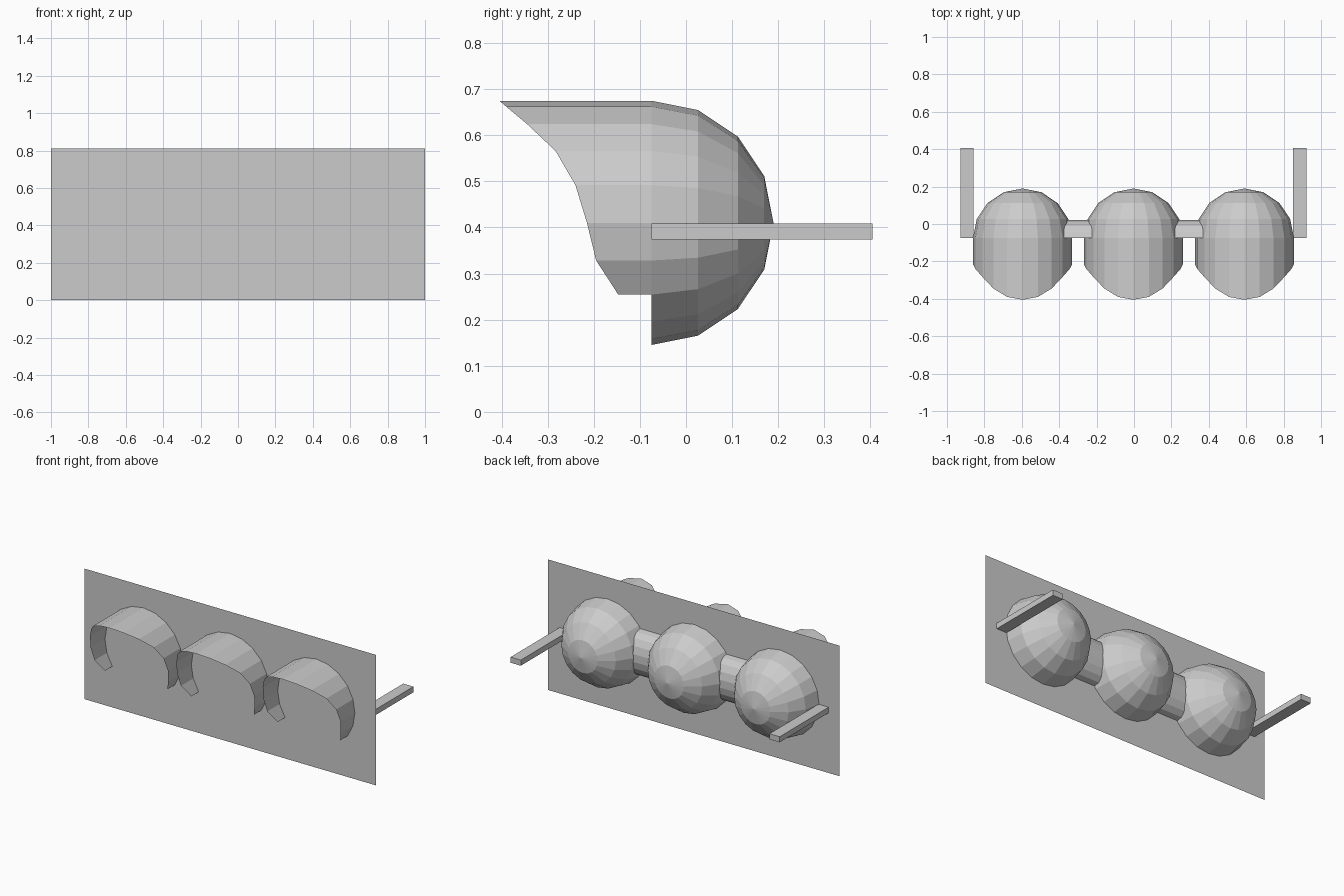
import bpy, bmesh, math
from mathutils import Vector

cube = bpy.data.objects.get("Cube")
if cube:
    bpy.data.objects.remove(cube, do_unlink=True)

grey = bpy.data.materials.new("plain grey")
grey.use_nodes = True
colour = (0.6, 0.6, 0.6, 1)
grey.diffuse_color = colour
grey.node_tree.nodes["Principled BSDF"].inputs["Base Color"].default_value = colour

PLATE_Y, AXIS_Z, RADIUS = -0.075, 0.41, 0.265
SPACING, SHIFT = 0.593, -0.003
STEP = math.radians(18)


def add_mesh(name, bm):
    mesh = bpy.data.meshes.new(name)
    bm.to_mesh(mesh)
    bm.free()
    mesh.materials.append(grey)
    obj = bpy.data.objects.new(name, mesh)
    bpy.context.collection.objects.link(obj)
    return obj


def add_strips(name, rows, closed=False):
    """Bridge rows of points with quads, merging points that coincide."""
    bm = bmesh.new()
    grid = [[bm.verts.new(p) for p in row] for row in rows]
    for a, b in zip(grid, grid[1:]):
        count = len(a)
        for i in range(count if closed else count - 1):
            j = (i + 1) % count
            bm.faces.new((a[i], a[j], b[j], b[i]))
    bmesh.ops.remove_doubles(bm, verts=bm.verts, dist=0.0001)
    return add_mesh(name, bm)


def ring_point(x, y, radius, angle):
    return Vector((x + radius * math.sin(angle), y, AXIS_Z + radius * math.cos(angle)))


# Thin backing plate
add_strips("backing_plate", [[(-1, PLATE_Y, 0), (1, PLATE_Y, 0)],
                             [(-1, PLATE_Y, 0.81), (1, PLATE_Y, 0.81)]])

# Front edge of a visor, from its crown down one side
visor_edge = [-0.405, -0.39, -0.345, -0.283, -0.24, -0.215, -0.195, -0.147]

for side, label in ((-1, "right"), (0, "middle"), (1, "left")):
    x = SHIFT + side * SPACING

    # Domed lamp housing behind the plate
    rings = []
    for k in range(5):
        tilt = math.radians(22.5 * k)
        rings.append([ring_point(x, PLATE_Y + RADIUS * math.sin(tilt),
                                 RADIUS * math.cos(tilt), STEP * i) for i in range(20)])
    add_strips(label + "_lamp_housing", rings, closed=True)

    # Open visor in front of the plate
    steps = range(-7, 8)
    front = [ring_point(x, visor_edge[abs(i)], RADIUS, STEP * i) for i in steps]
    back = [ring_point(x, PLATE_Y, RADIUS, STEP * i) for i in steps]
    add_strips(label + "_visor", [front, back])

for side, label in ((-1, "right"), (1, "left")):
    # Rounded bridge between neighbouring housings
    middle = SHIFT + side * SPACING / 2
    rows = []
    for i in range(10):
        a = math.pi * i / 9
        y, z = PLATE_Y + 0.098 * math.sin(a), AXIS_Z + 0.14 * math.cos(a)
        rows.append([(middle + 0.075, y, z), (middle - 0.075, y, z)])
    add_strips(label + "_bridge", rows)

    # Mounting bar running backwards from the plate
    bm = bmesh.new()
    bmesh.ops.create_cube(bm, size=1)
    bmesh.ops.scale(bm, verts=bm.verts, vec=(0.07, 0.48, 0.035))
    bmesh.ops.translate(bm, verts=bm.verts, vec=(SHIFT + side * 0.889, 0.165, 0.391))
    add_mesh(label + "_mounting_bar", bm)
